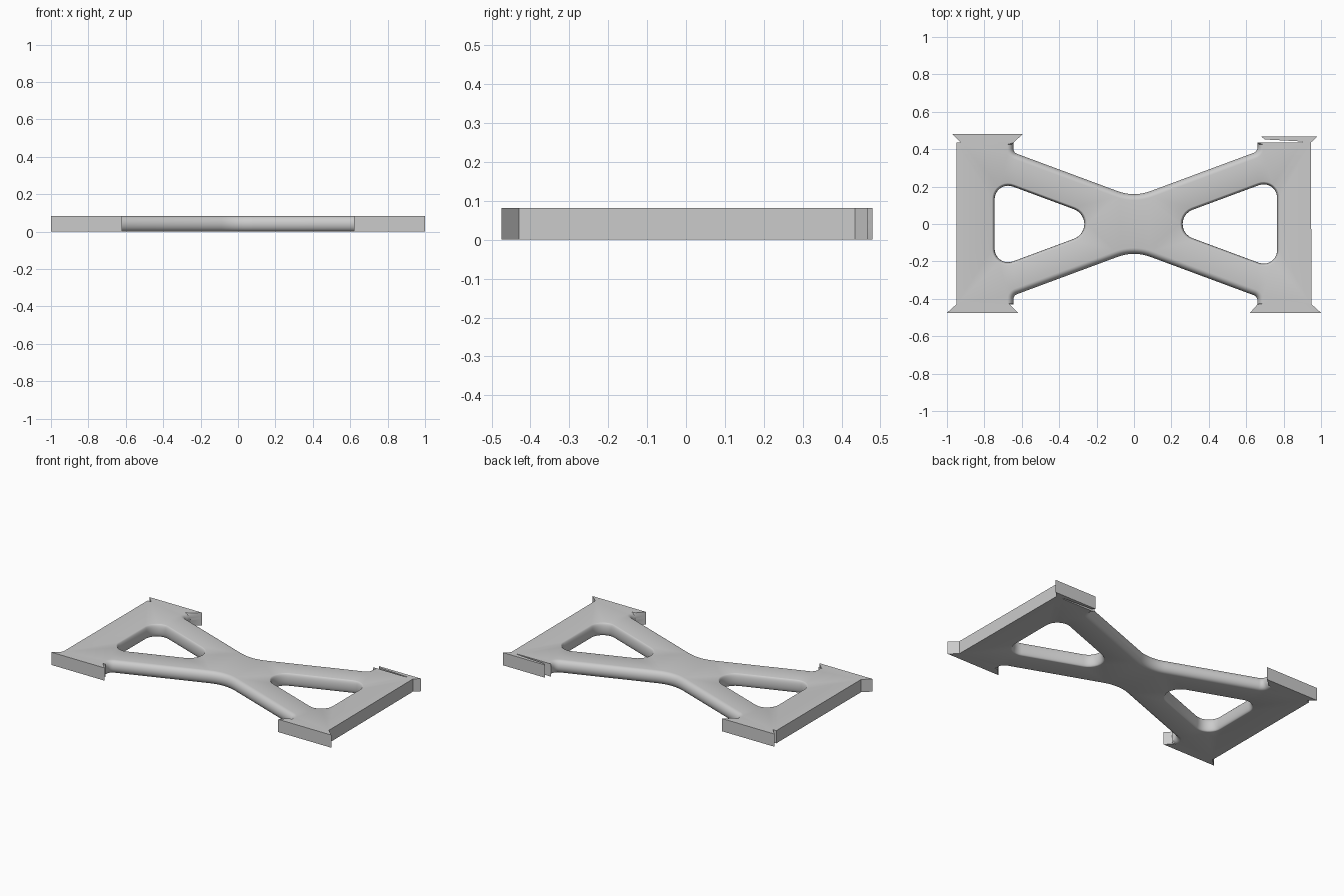
import bpy, bmesh, math
from mathutils import Vector

cube = bpy.data.objects.get("Cube")
if cube:
    bpy.data.objects.remove(cube)

HEIGHT = 0.082
SLOPE = 0.371      # gradient of the diagonal arms
WAIST = 0.143      # half width of the waist before rounding
ARM_ROUND = 0.032  # how far the rounded arm edge reaches inward
HOLE_ROUND = 0.014


def rounded(corners, steps=10):
    """Turn (x, y, radius, edge rounding) corners into a list of (point, rounding)."""
    out = []
    for i, (x, y, r, w) in enumerate(corners):
        p = Vector((x, y))
        if r == 0:
            out.append((p, w))
            continue
        a = (Vector(corners[i - 1][:2]) - p).normalized()
        b = (Vector(corners[(i + 1) % len(corners)][:2]) - p).normalized()
        half = a.angle(b) / 2
        centre = p + (a + b).normalized() * r / math.sin(half)
        start = p + a * r / math.tan(half) - centre
        end = p + b * r / math.tan(half) - centre
        sweep = start.angle_signed(end)
        for k in range(steps + 1):
            t = -sweep * k / steps
            c, s = math.cos(t), math.sin(t)
            out.append((centre + Vector((c * start.x - s * start.y,
                                         s * start.x + c * start.y)), w))
    return out


def inward(points):
    """Unit mitre direction to the left of travel at each point."""
    dirs = []
    for i, (p, _) in enumerate(points):
        d1 = (p - points[i - 1][0]).normalized()
        d2 = (points[(i + 1) % len(points)][0] - p).normalized()
        d = (d1 + d2).normalized()
        dirs.append(Vector((-d.y, d.x)))
    return dirs


def add_wall(bm, points, layers=12):
    """Build the side wall of one loop; return its bottom and top edges."""
    rings = []
    dirs = inward(points)
    for k in range(layers + 1):
        a = math.pi * (k / layers - 0.5)
        z = HEIGHT / 2 * (1 + math.sin(a))
        ring = []
        for (p, w), d in zip(points, dirs):
            q = p + d * w * (1 - math.cos(a))
            ring.append(bm.verts.new((q.x, q.y, z)))
        rings.append(ring)
    n = len(points)
    for low, high in zip(rings, rings[1:]):
        for i in range(n):
            j = (i + 1) % n
            bm.faces.new((low[i], low[j], high[j], high[i]))
    return [[bm.edges.get((r[i], r[(i + 1) % n])) for i in range(n)]
            for r in (rings[0], rings[-1])]


def arm_edge(x0, x1, side):
    """Corners of one waisted edge running from x0 to x1."""
    pts = [(x0, side * 0.425, 0, ARM_ROUND)]
    for x, r in ((x0, 0.03), (0, 0.25), (x1, 0.03)):
        pts.append((x, side * (WAIST + SLOPE * abs(x)), r, ARM_ROUND))
    return pts + [(x1, side * 0.425, 0, ARM_ROUND)]


def sharp(*pts):
    return [(x, y, 0, 0) for x, y in pts]


# Outline, counter-clockwise: front foot, waist, front foot, outer side, back
outline = (
    sharp((-0.95, -0.43), (-1.0, -0.475), (-0.62, -0.475), (-0.665, -0.43), (-0.645, -0.43))
    + arm_edge(-0.645, 0.66, -1)
    + sharp((0.66, -0.43), (0.62, -0.475), (1.0, -0.475), (0.95, -0.43))
    # back foot with a thin slit under its lip
    + sharp((0.945, 0.435), (0.98, 0.467), (0.68, 0.467), (0.70, 0.452),
            (0.90, 0.441), (0.90, 0.435), (0.66, 0.435))
    + arm_edge(0.66, -0.645, 1)
    + sharp((-0.645, 0.435), (-0.595, 0.48), (-0.97, 0.48), (-0.925, 0.435), (-0.95, 0.435))
)


def window(side, base, tip_radius):
    """Rounded triangular opening, clockwise so the wall faces inward."""
    y = SLOPE * (base - 0.108)
    pts = [(side * base, y, 0.072, HOLE_ROUND),
           (side * 0.108, 0, tip_radius, HOLE_ROUND),
           (side * base, -y, 0.072, HOLE_ROUND)]
    return pts if side < 0 else pts[::-1]


# Frame plate
bm = bmesh.new()
bottom, top = [], []
for loop in (outline, window(-1, 0.745, 0.084), window(1, 0.765, 0.081)):
    low, high = add_wall(bm, rounded(loop))
    bottom += low
    top += high
for edges in (bottom, top):
    bmesh.ops.triangle_fill(bm, edges=edges, use_beauty=True)
bmesh.ops.recalc_face_normals(bm, faces=bm.faces)

mesh = bpy.data.meshes.new("cross_brace_plate")
bm.to_mesh(mesh)
bm.free()
plate = bpy.data.objects.new("cross_brace_plate", mesh)
bpy.context.collection.objects.link(plate)

# Plain grey
grey = bpy.data.materials.new("plain_grey")
grey.use_nodes = True
colour = (0.6, 0.6, 0.6, 1)
grey.diffuse_color = colour
grey.node_tree.nodes["Principled BSDF"].inputs["Base Color"].default_value = colour
mesh.materials.append(grey)

bpy.context.view_layer.objects.active = plate
plate.select_set(True)
bpy.ops.object.shade_smooth_by_angle(angle=math.radians(35))
